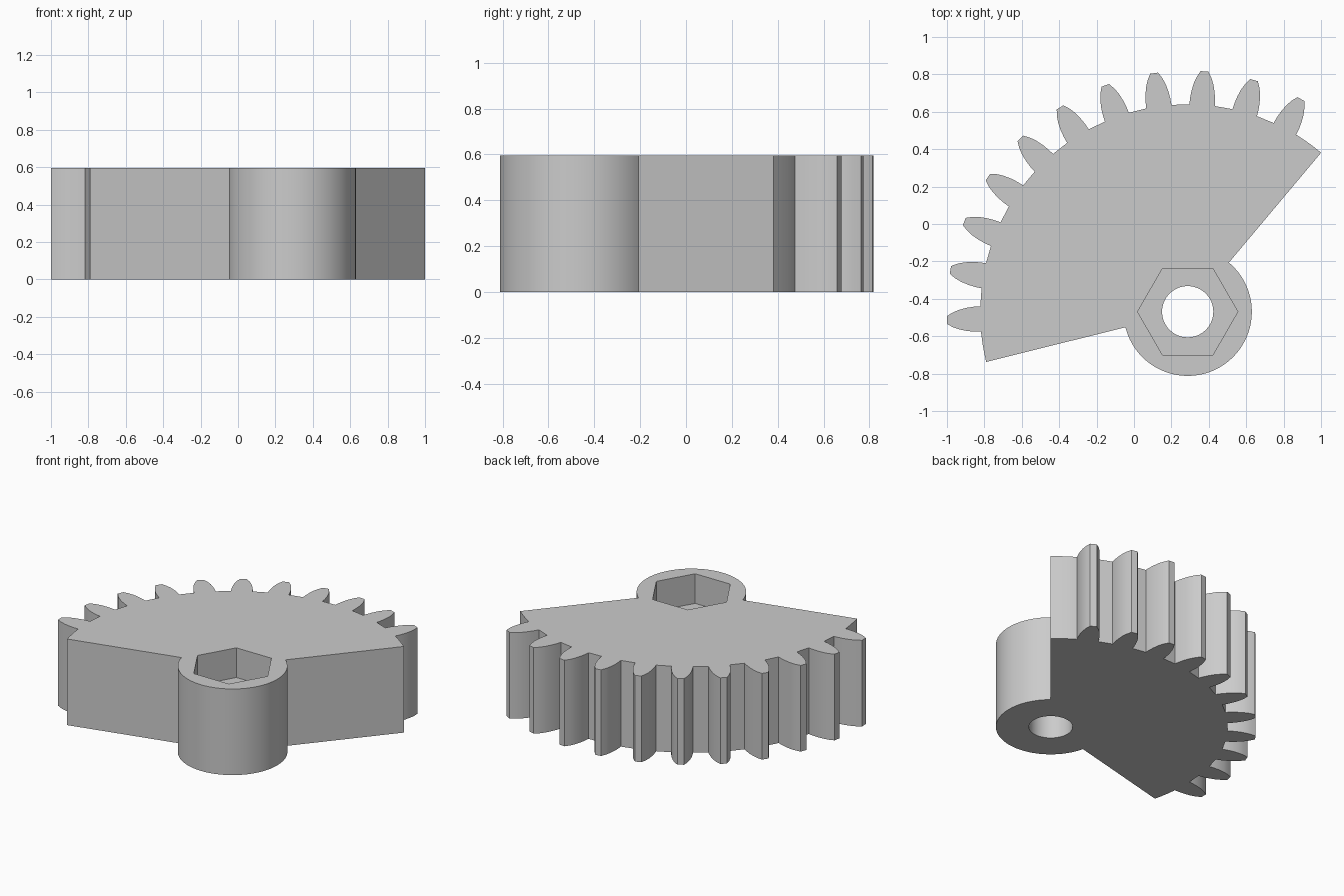
import bpy
import bmesh
from math import sin, cos, radians, asin, degrees, atan2, tau
from mathutils import Vector

if "Cube" in bpy.data.objects:
    bpy.data.objects.remove(bpy.data.objects["Cube"], do_unlink=True)

PIVOT = Vector((0.287, -0.469))
HEIGHT = 0.595
ROOT, HUB, BORE, HEX = 1.11, 0.343, 0.137, 0.268
POCKET_DEPTH = 0.205
START, END, PITCH = 50, 194, 12
# One tooth flank, root to tip: (distance along tooth axis, half width)
FLANK = [(1.107, 0.068), (1.14, 0.067), (1.18, 0.062),
         (1.22, 0.053), (1.255, 0.040), (1.288, 0.021)]


def polar(radius, angle):
    a = radians(angle)
    return PIVOT + Vector((radius * cos(a), radius * sin(a)))


def arc(radius, first, last, steps):
    return [polar(radius, first + (last - first) * i / steps) for i in range(steps + 1)]


def tooth(angle):
    axis = Vector((cos(radians(angle)), sin(radians(angle))))
    side = Vector((-axis.y, axis.x))
    rising = [PIVOT + axis * r - side * w for r, w in FLANK]
    falling = [PIVOT + axis * r + side * w for r, w in reversed(FLANK)]
    return rising + falling


def prism(name, outline, bottom, top):
    bm = bmesh.new()
    face = bm.faces.new([bm.verts.new((p.x, p.y, bottom)) for p in outline])
    grown = bmesh.ops.extrude_face_region(bm, geom=[face])
    verts = [v for v in grown["geom"] if isinstance(v, bmesh.types.BMVert)]
    bmesh.ops.translate(bm, verts=verts, vec=(0, 0, top - bottom))
    bmesh.ops.recalc_face_normals(bm, faces=bm.faces)
    mesh = bpy.data.meshes.new(name)
    bm.to_mesh(mesh)
    bm.free()
    obj = bpy.data.objects.new(name, mesh)
    bpy.context.collection.objects.link(obj)
    return obj


# Toothed sector: root arc pieces between the teeth, then the round hub
half = degrees(atan2(FLANK[0][1], FLANK[0][0]))
outline = arc(ROOT, START, START + PITCH - half - 0.5, 3)
for angle in range(START + PITCH, END, PITCH):
    outline += tooth(angle)
    if angle + PITCH < END:
        outline.append(polar(ROOT - 0.002, angle + PITCH / 2))
outline += arc(ROOT, END - PITCH + half + 0.5, END, 3)
outline += arc(HUB, END, START + 360, 72)
sector = prism("gear_sector", outline, 0, HEIGHT)

# Shaft bore and hexagonal nut pocket
bore = prism("bore_cutter", arc(BORE, 0, 354, 59), -0.1, HEIGHT + 0.1)
pocket = prism("pocket_cutter", arc(HEX, 0, 300, 5), HEIGHT - POCKET_DEPTH, HEIGHT + 0.1)
bpy.context.view_layer.objects.active = sector
for cutter in (bore, pocket):
    mod = sector.modifiers.new(cutter.name, "BOOLEAN")
    mod.operation = "DIFFERENCE"
    mod.solver = "EXACT"
    mod.object = cutter
    bpy.ops.object.modifier_apply(modifier=mod.name)
    bpy.data.objects.remove(cutter, do_unlink=True)

# Plain grey finish
grey = bpy.data.materials.new("plain_grey")
grey.use_nodes = True
colour = (0.6, 0.6, 0.6, 1)
grey.diffuse_color = colour
grey.node_tree.nodes["Principled BSDF"].inputs["Base Color"].default_value = colour
sector.data.materials.clear()
sector.data.materials.append(grey)

bpy.ops.object.select_all(action="DESELECT")
sector.select_set(True)
bpy.ops.object.shade_smooth_by_angle(angle=radians(25))
